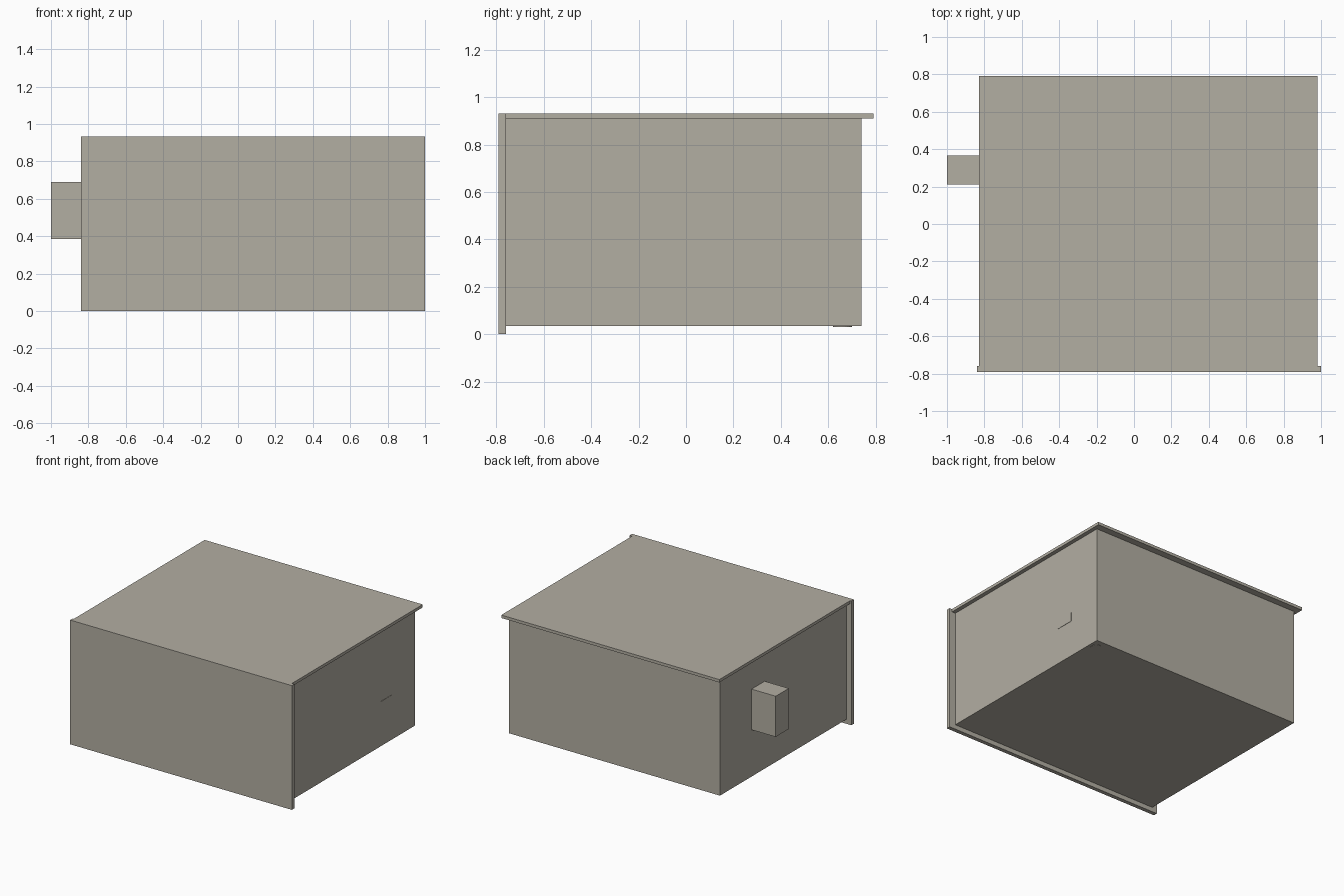
import bpy, bmesh

if "Cube" in bpy.data.objects:
    bpy.data.objects.remove(bpy.data.objects["Cube"])

# one flat warm grey for the whole cabinet
grey = bpy.data.materials.new("warm_grey")
grey.diffuse_color = (0.45, 0.425, 0.365, 1.0)
grey.use_nodes = True
grey.node_tree.nodes["Principled BSDF"].inputs["Base Color"].default_value = grey.diffuse_color


def finish(name, bm):
    mesh = bpy.data.meshes.new(name)
    bm.to_mesh(mesh)
    bm.free()
    mesh.materials.append(grey)
    ob = bpy.data.objects.new(name, mesh)
    bpy.context.collection.objects.link(ob)
    return ob


def box(name, x, y, z):
    bm = bmesh.new()
    bmesh.ops.create_cube(bm, size=1.0)
    for v in bm.verts:
        v.co = [lo + (c + 0.5) * (hi - lo) for c, (lo, hi) in zip(v.co, (x, y, z))]
    return finish(name, bm)


# main body, slightly raised behind the front panel
box("cabinet_body", (-0.80, 0.95), (-0.76, 0.74), (0.034, 0.91))

# front panel, wider than the body and reaching the floor
box("front_panel", (-0.84, 1.0), (-0.79, -0.76), (0.0, 0.932))

# lid overhanging the sides and back
box("lid", (-0.83, 0.98), (-0.76, 0.79), (0.91, 0.932))

# block on the left side
box("side_block", (-1.0, -0.80), (0.21, 0.365), (0.385, 0.69))

# nearly flush plate on the right side
box("side_plate", (0.945, 0.952), (0.33, 0.47), (0.305, 0.37))

# small disc just showing under the back right corner
bm = bmesh.new()
bmesh.ops.create_cone(bm, cap_ends=True, segments=24, radius1=0.04, radius2=0.04, depth=0.006)
bmesh.ops.translate(bm, verts=bm.verts, vec=(0.89, 0.66, 0.034))
finish("bottom_disc", bm)
